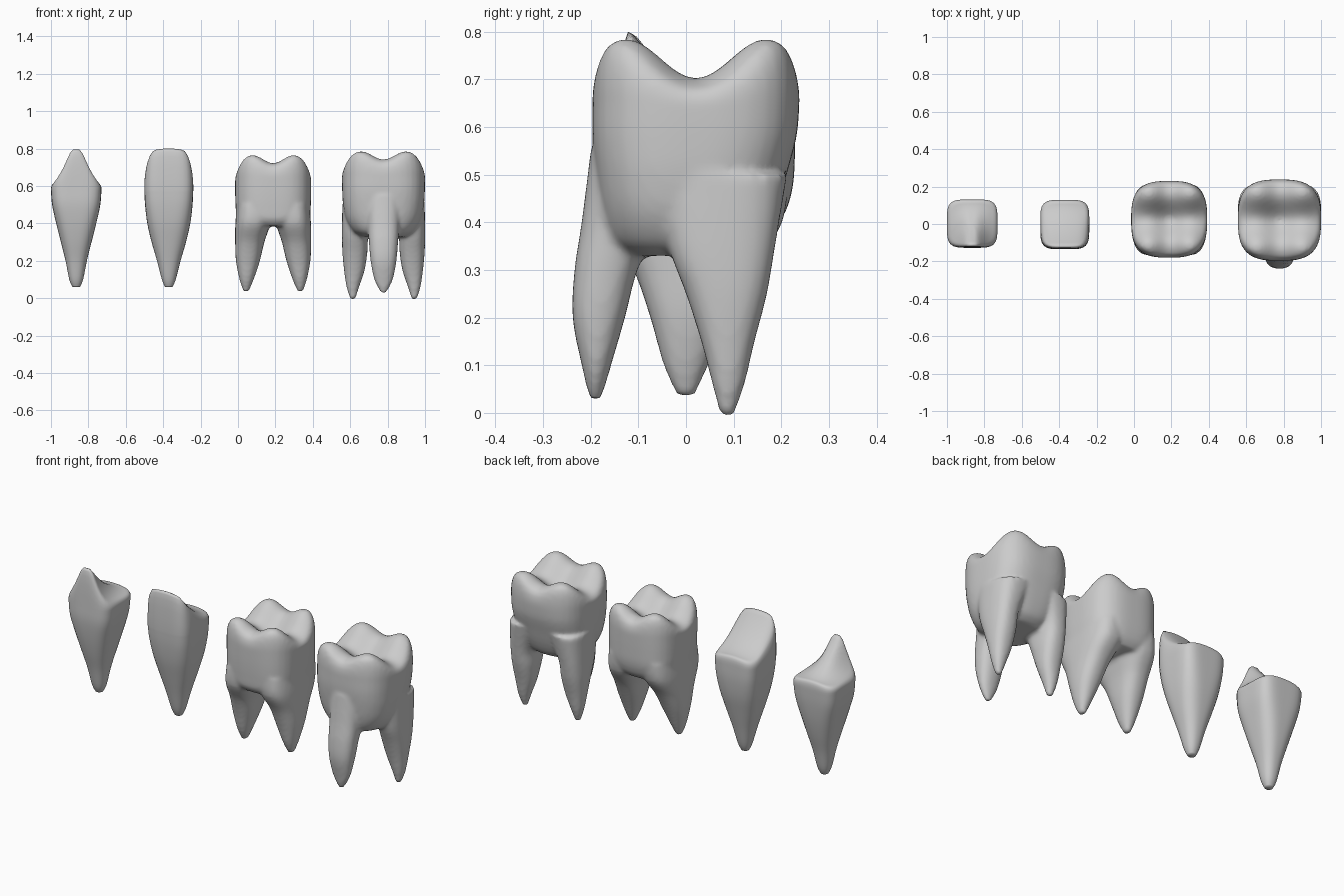
import bpy, bmesh, math

if "Cube" in bpy.data.objects:
    bpy.data.objects.remove(bpy.data.objects["Cube"])

SEGS = 48


def smooth_rings(rings, steps=4):
    """Catmull-Rom interpolation between (z, cx, cy, hx, hy, n) rings."""
    out = []
    for i in range(len(rings) - 1):
        p0, p1 = rings[max(i - 1, 0)], rings[i]
        p2, p3 = rings[i + 1], rings[min(i + 2, len(rings) - 1)]
        for k in range(steps):
            t = k / steps
            out.append([0.5 * (2 * b + (c - a) * t + (2 * a - 5 * b + 4 * c - d) * t * t
                               + (3 * b - a - 3 * c + d) * t ** 3)
                        for a, b, c, d in zip(p0, p1, p2, p3)])
    out.append(list(rings[-1]))
    return out


def unit_outline(n):
    pts = []
    for i in range(SEGS):
        a = 2 * math.pi * i / SEGS
        c, s = math.cos(a), math.sin(a)
        r = (abs(c) ** n + abs(s) ** n) ** (-1 / n)
        pts.append((r * c, r * s))
    return pts


def loft(bm, rings, top=None):
    """Stack rounded-square rings; top(u, v) optionally shapes a biting surface."""
    loops = []
    for z, cx, cy, hx, hy, n in smooth_rings(rings):
        loops.append([bm.verts.new((cx + hx * u, cy + hy * v, z))
                      for u, v in unit_outline(n)])
    if top:
        z0, cx, cy, hx, hy, n = rings[-1]
        for s, lift in ((1, .3), (.99, .58), (.97, .8), (.94, .93), (.9, 1), (.82, 1),
                        (.73, 1), (.63, 1), (.52, 1), (.4, 1), (.27, 1), (.14, 1), (.03, 1)):
            loops.append([bm.verts.new((cx + hx * u * s, cy + hy * v * s,
                                        z0 + lift * (top(u * s, v * s) - z0)))
                          for u, v in unit_outline(n)])
    for a, b in zip(loops, loops[1:]):
        for i in range(SEGS):
            j = (i + 1) % SEGS
            bm.faces.new((a[i], a[j], b[j], b[i]))
    bm.faces.new(loops[0][::-1])
    bm.faces.new(loops[-1])


def finish(name, bm, fuse=False):
    bmesh.ops.recalc_face_normals(bm, faces=bm.faces)
    me = bpy.data.meshes.new(name)
    bm.to_mesh(me)
    bm.free()
    me.polygons.foreach_set("use_smooth", [True] * len(me.polygons))
    ob = bpy.data.objects.new(name, me)
    bpy.context.collection.objects.link(ob)
    if fuse:
        # merge crown and roots into one skin
        m = ob.modifiers.new("fuse", 'REMESH')
        m.mode = 'VOXEL'
        m.voxel_size = 0.01
        m.use_smooth_shade = True
        s = ob.modifiers.new("soften", 'SMOOTH')
        s.factor = 0.5
        s.iterations = 7
    return ob


def mirrored(rings, cx):
    return [(z, 2 * cx - x, *rest) for z, x, *rest in rings]


def cusps(base):
    """Four rounded cusps around a central hollow."""
    def top(u, v):
        z = base - 0.025 * math.exp(-(u * u + v * v) / 0.1)
        for a in (-.56, .56):
            for b in (-.68, .68):
                z += 0.142 * math.exp(-((u - a) ** 2 + (v - b) ** 2) / 0.3)
        return z
    return top


def scoop(v):
    """Height falling from the front edge to the back heel."""
    t = min(max((v + 0.85) / 1.75, 0), 1)
    return (1 - t) ** 1.7


def canine_top(u, v):
    a = max(abs(u) - 0.12, 0) / 0.88
    g = 1 / (1 + (a / 0.48) ** 2) - 0.187 * a
    return 0.625 - 0.02 * u * u + 0.17 * g * scoop(v)


def incisor_top(u, v):
    return 0.63 - 0.02 * u * u + 0.17 * scoop(v) * (1 - 0.4 * abs(u) ** 6)


# canine
bm = bmesh.new()
X = -0.865
loft(bm, [(.06, X, 0, .02, .02, 2.2), (.1, X, 0, .037, .038, 2.2), (.2, X, 0, .057, .062, 2.4),
          (.3, X, 0, .082, .09, 2.7), (.4, X, 0, .107, .112, 3.2), (.5, X, 0, .129, .126, 4),
          (.58, X, .002, .135, .129, 4.5)], canine_top)
finish("canine_tooth", bm)

# incisor
bm = bmesh.new()
X = -0.37
loft(bm, [(.06, X, 0, .02, .02, 2.2), (.1, X, 0, .037, .038, 2.2), (.2, X, 0, .063, .064, 2.4),
          (.3, X, 0, .092, .09, 2.7), (.4, X, 0, .115, .114, 3.2), (.5, X, -.001, .127, .128, 4),
          (.58, X, -.003, .131, .132, 4.5)], incisor_top)
finish("incisor_tooth", bm)

# molar with two roots
bm = bmesh.new()
X = 0.188
loft(bm, [(.385, X, .02, .13, .16, 2.6), (.42, X, .02, .19, .188, 2.8),
          (.48, X, .025, .2, .2, 3), (.56, X, .025, .203, .204, 3),
          (.64, X, .025, .203, .205, 3)], cusps(.622))
side_root = [(.035, .043, 0, .014, .018, 2.2), (.1, .046, 0, .038, .047, 2.2),
             (.2, .053, .008, .064, .083, 2.4), (.3, .063, .015, .078, .125, 2.5),
             (.4, .08, .02, .094, .182, 2.7), (.5, .095, .025, .1, .19, 2.8)]
loft(bm, side_root)
loft(bm, mirrored(side_root, X))
finish("two_root_molar", bm, True)

# molar with three roots
bm = bmesh.new()
X = 0.778
loft(bm, [(.33, X, .0, .12, .12, 2.5), (.36, X, .0, .165, .16, 2.5),
          (.42, X, .005, .2, .183, 2.7), (.5, X, .011, .216, .2, 2.9),
          (.58, X, .018, .221, .214, 3), (.65, X, .021, .222, .217, 3)], cusps(.642))
back_root = [(-.008, .614, .086, .013, .014, 2.2), (.06, .614, .089, .034, .034, 2.2),
             (.15, .622, .088, .055, .056, 2.4), (.25, .625, .085, .067, .085, 2.5),
             (.35, .628, .075, .072, .112, 2.6), (.5, .66, .07, .102, .142, 2.7)]
loft(bm, back_root)
loft(bm, mirrored(back_root, X))
loft(bm, [(.03, X, -.19, .016, .013, 2.2), (.1, X, -.188, .05, .031, 2.2),
          (.2, X, -.183, .069, .055, 2.4), (.3, X, -.168, .078, .066, 2.5),
          (.4, X, -.138, .086, .081, 2.5), (.55, X, -.1, .1, .1, 2.5)])
finish("three_root_molar", bm, True)
